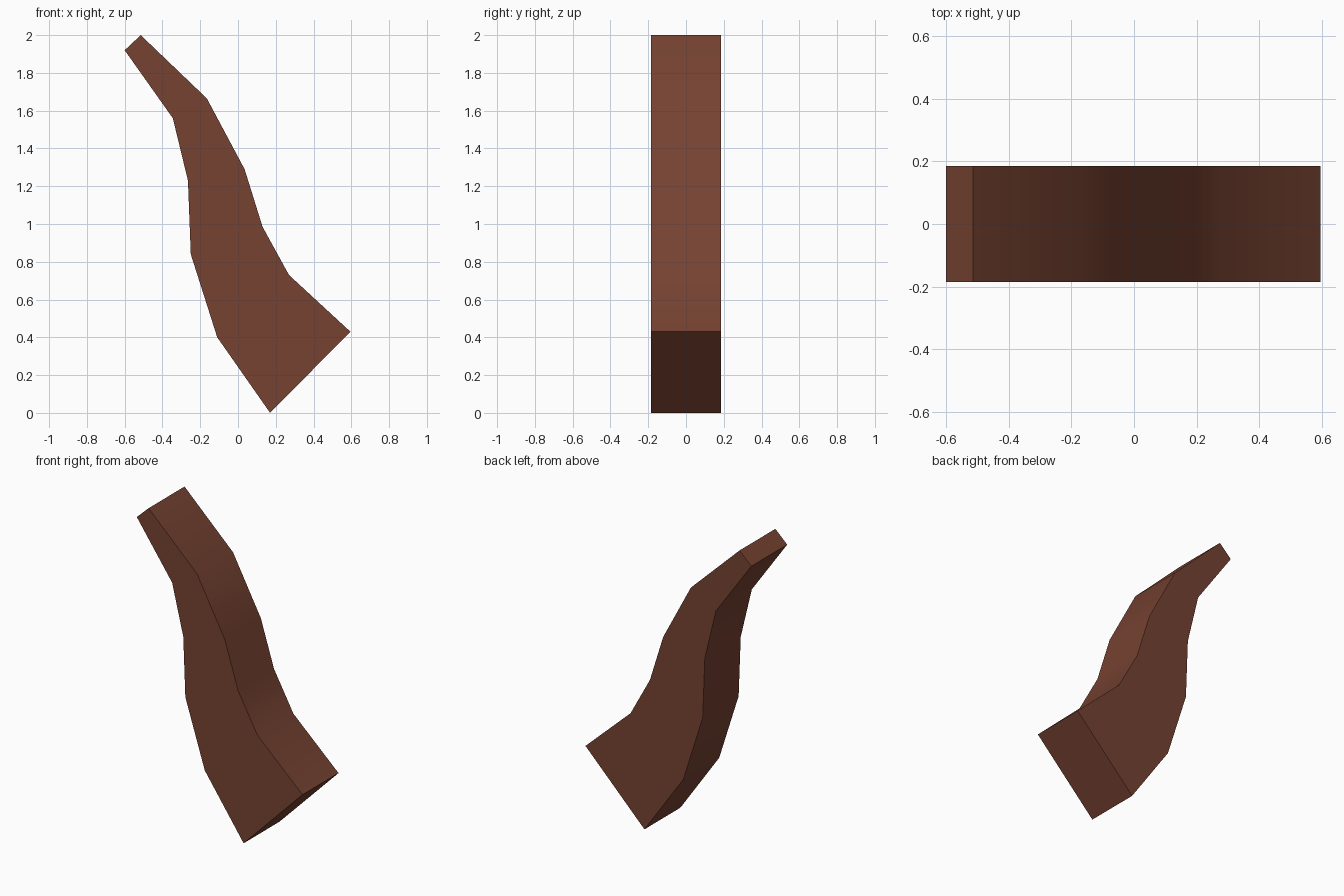
import bpy, bmesh, math

if "Cube" in bpy.data.objects:
    bpy.data.objects.remove(bpy.data.objects["Cube"])

HALF_WIDTH = 0.185

# Cross-sections along the curved piece, base to tip: (left x, z), (right x, z)
sections = [
    ((0.17, 0.00), (0.595, 0.43)),
    ((-0.11, 0.40), (0.27, 0.73)),
    ((-0.25, 0.84), (0.13, 0.985)),
    ((-0.265, 1.23), (0.035, 1.29)),
    ((-0.345, 1.56), (-0.165, 1.665)),
    ((-0.60, 1.92), (-0.515, 2.00)),
]
outline = [r for _, r in sections] + [l for l, _ in reversed(sections)]

# Curved block: side outline extruded across its width
bm = bmesh.new()
front = bm.faces.new([bm.verts.new((x, -HALF_WIDTH, z)) for x, z in outline])
ext = bmesh.ops.extrude_face_region(bm, geom=[front], use_keep_orig=True)
back = [v for v in ext["geom"] if isinstance(v, bmesh.types.BMVert)]
bmesh.ops.translate(bm, verts=back, vec=(0, 2 * HALF_WIDTH, 0))
bmesh.ops.recalc_face_normals(bm, faces=bm.faces)
mesh = bpy.data.meshes.new("curved_block")
bm.to_mesh(mesh)
bm.free()
block = bpy.data.objects.new("curved_block", mesh)
bpy.context.collection.objects.link(block)

# Reddish brown colour
brown = bpy.data.materials.new("reddish_brown")
brown.diffuse_color = (0.18, 0.055, 0.031, 1)
brown.use_nodes = True
brown.node_tree.nodes["Principled BSDF"].inputs["Base Color"].default_value = brown.diffuse_color
mesh.materials.append(brown)

# Smooth along the curve, crisp at the rims and ends
bpy.context.view_layer.objects.active = block
block.select_set(True)
bpy.ops.object.shade_smooth_by_angle(angle=math.radians(40))
